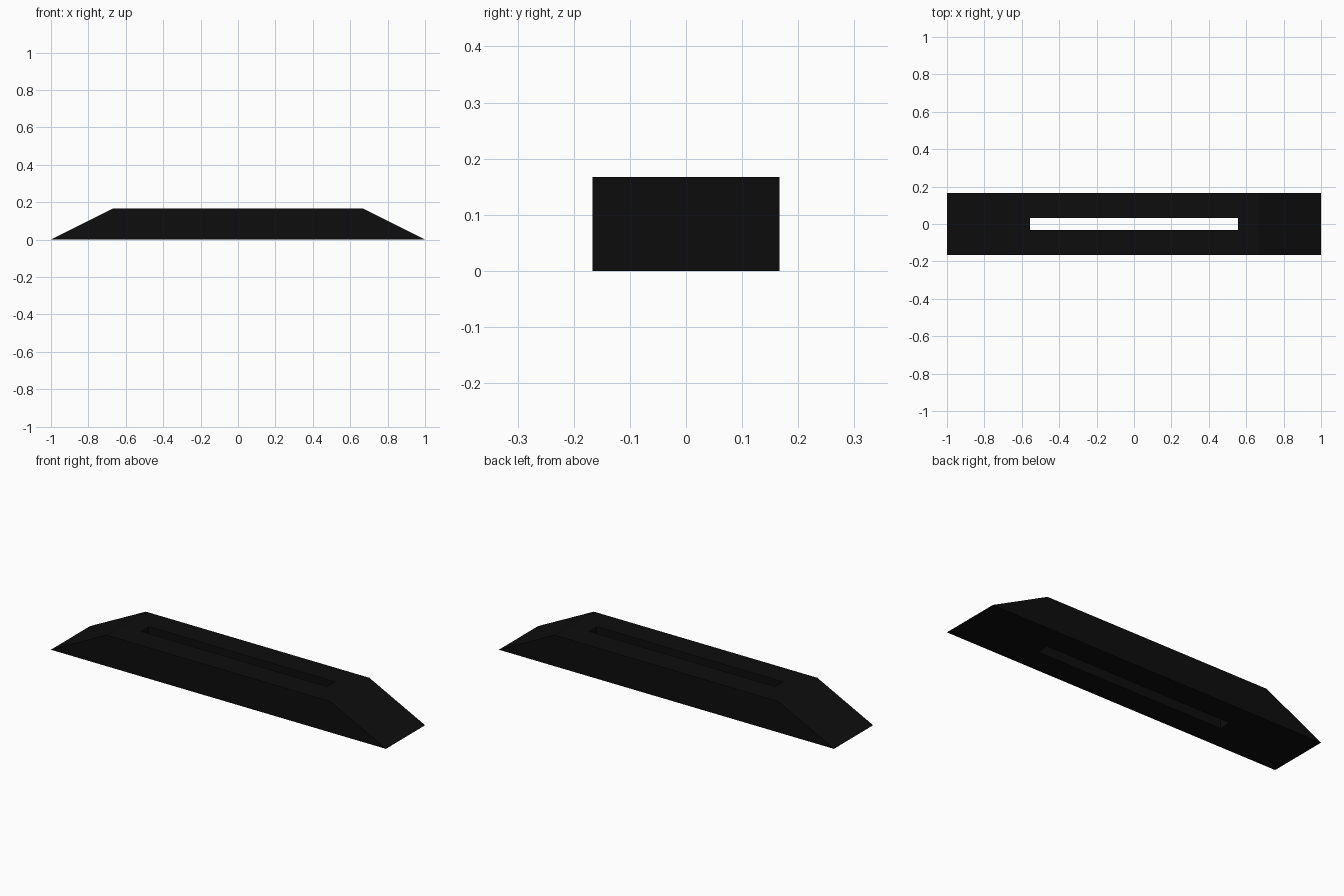
import bpy, bmesh

if "Cube" in bpy.data.objects:
    bpy.data.objects.remove(bpy.data.objects["Cube"])

black = bpy.data.materials.new("matte black")
black.diffuse_color = (0.004, 0.004, 0.004, 1)
black.use_nodes = True
black.node_tree.nodes["Principled BSDF"].inputs["Base Color"].default_value = black.diffuse_color

# Each ring is a rectangle: half length, half width, height
W, H = 0.167, 0.167
SLOT_X, SLOT_Y = 0.556, 0.033
RINGS = [
    (1.0, W, 0),              # outer base
    (0.667, W, H),            # outer top, ends sloped
    (SLOT_X, SLOT_Y, H),      # slot rim on top
    (SLOT_X, SLOT_Y, 0),      # slot rim underneath
]

# Slotted bar: join each ring to the next, and the last back to the first
bm = bmesh.new()
loops = [[bm.verts.new((sx * x, sy * y, z))
          for sx, sy in ((-1, -1), (1, -1), (1, 1), (-1, 1))]
         for x, y, z in RINGS]
for i, a in enumerate(loops):
    b = loops[(i + 1) % len(loops)]
    for j in range(4):
        k = (j + 1) % 4
        bm.faces.new((a[j], a[k], b[k], b[j]))
bmesh.ops.recalc_face_normals(bm, faces=bm.faces)

mesh = bpy.data.meshes.new("slotted_bar")
bm.to_mesh(mesh)
bm.free()
mesh.materials.append(black)
bar = bpy.data.objects.new("slotted_bar", mesh)
bpy.context.collection.objects.link(bar)
